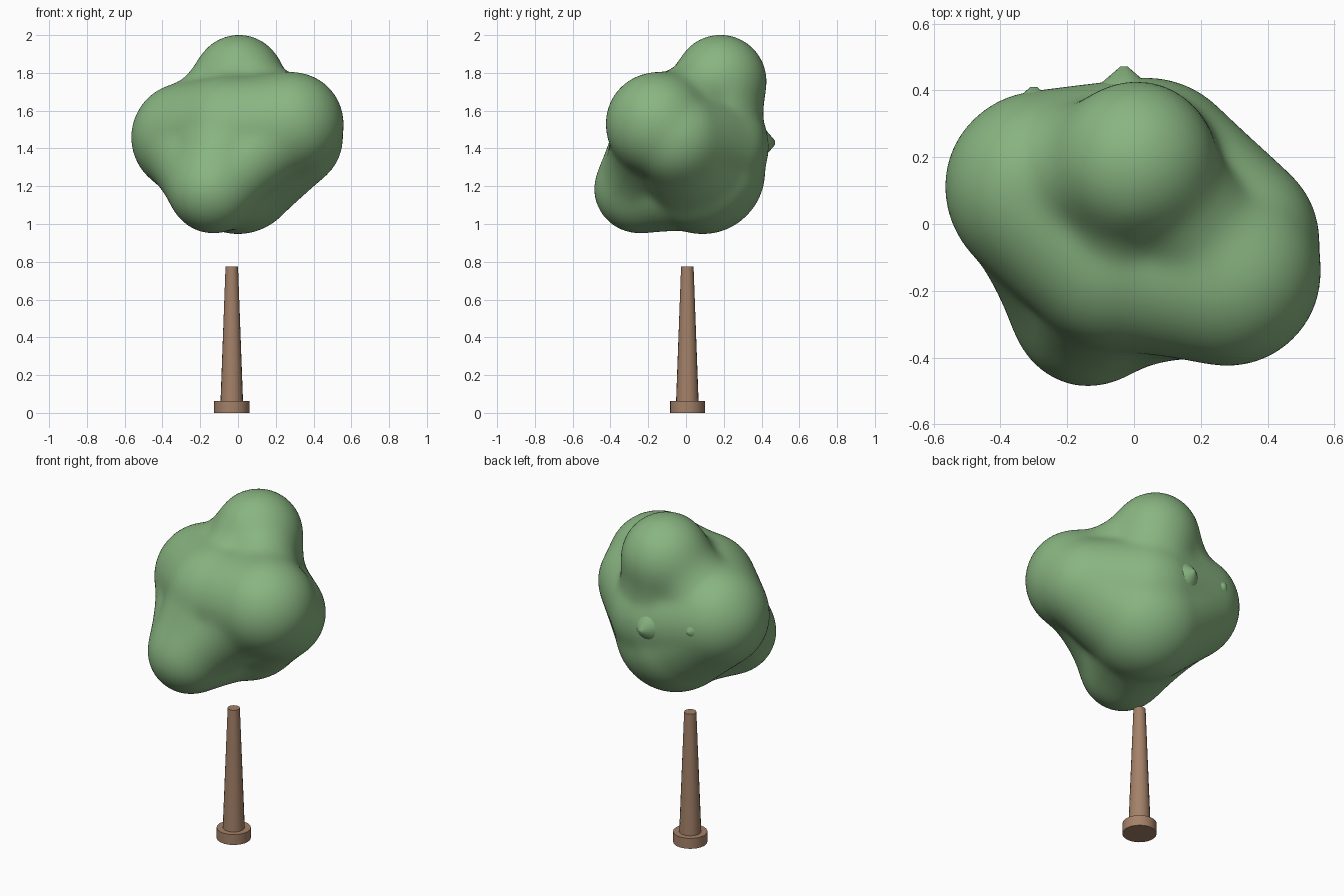
import bpy
import math
from mathutils import Vector

cube = bpy.data.objects.get("Cube")
if cube:
    bpy.data.objects.remove(cube, do_unlink=True)


def material(name, rgb):
    m = bpy.data.materials.new(name)
    m.use_nodes = True
    color = (*rgb, 1.0)
    m.diffuse_color = color
    m.node_tree.nodes["Principled BSDF"].inputs["Base Color"].default_value = color
    return m


leaf_green = material("leaf green", (0.25, 0.46, 0.22))
bark_brown = material("bark brown", (0.37, 0.22, 0.14))


def finish(name, mat, angle):
    obj = bpy.context.object
    obj.name = name
    obj.data.name = name
    obj.data.materials.append(mat)
    bpy.ops.object.shade_smooth_by_angle(angle=math.radians(angle))
    return obj


def tapered_post(name, r_bottom, r_top, z0, z1):
    bpy.ops.mesh.primitive_cone_add(
        vertices=20, radius1=r_bottom, radius2=r_top, depth=z1 - z0,
        location=(-0.033, 0.007, (z0 + z1) / 2))
    return finish(name, bark_brown, 40)


# Trunk and its round foot
tapered_post("trunk_foot", 0.093, 0.093, 0, 0.062)
tapered_post("trunk", 0.06, 0.033, 0.05, 0.775)

# Foliage lobes: centre and radius
LOBES = {
    "crown": (Vector((0.005, 0.185, 1.76)), 0.247),
    "left": (Vector((0.285, -0.15, 1.53)), 0.28),
    "left_low": (Vector((0.30, -0.045, 1.45)), 0.26),
    "right": (Vector((-0.28, 0.11, 1.46)), 0.29),
    "low_front": (Vector((-0.135, -0.25, 1.185)), 0.24),
    "core": (Vector((0, 0.09, 1.275)), 0.33),
    "back": (Vector((0.04, 0.14, 1.41)), 0.30),
    "front": (Vector((-0.05, -0.1, 1.5)), 0.285),
}

# Bridges between lobes, each with the amount its waist is pinched
BRIDGES = [
    ("crown", "right", 0.045), ("crown", "left", 0.06),
    ("crown", "front", 0.045), ("crown", "back", 0.025),
    ("left", "right", 0.03), ("left", "front", 0.01),
    ("left", "low_front", 0.045), ("left_low", "core", 0.0),
    ("left_low", "back", 0.0), ("right", "core", 0.0),
    ("right", "front", 0.0), ("right", "back", 0.0),
    ("right", "low_front", 0.02), ("core", "low_front", 0.01),
    ("front", "low_front", 0.01),
]


def bridge_distance(p, start, end, pinch):
    a, ra = LOBES[start]
    b, rb = LOBES[end]
    axis = b - a
    t = min(1, max(0, (p - a).dot(axis) / axis.length_squared))
    radius = ra + (rb - ra) * t - 4 * pinch * t * (1 - t)
    return (p - a - axis * t).length - radius


def surface_point(origin, direction):
    reach = 0.85
    for _ in range(40):
        p = origin + direction * reach
        step = min(bridge_distance(p, *bridge) for bridge in BRIDGES)
        if step < 0.001:
            break
        reach -= step * 0.95
    return origin + direction * reach


# Wrap a sphere around the lobes by shrinking each point inwards
bpy.ops.mesh.primitive_ico_sphere_add(subdivisions=6, radius=1)
foliage = finish("foliage", leaf_green, 180)
heart = Vector((-0.02, 0.03, 1.42))
for v in foliage.data.vertices:
    v.co = surface_point(heart, v.co.normalized())
foliage.data.update()

# Soften the creases between lobes
soften = foliage.modifiers.new("soften", "SMOOTH")
soften.factor = 0.5
soften.iterations = 28

# Two small buds on the back of the foliage
for name, x, y, z in (("bud_middle", -0.03, 0.442, 1.43),
                      ("bud_right", -0.3, 0.38, 1.47)):
    bpy.ops.mesh.primitive_cone_add(
        vertices=16, radius1=0.08, radius2=0.01, depth=0.06,
        location=(x, y, z), rotation=(-math.pi / 2, 0, 0))
    finish(name, leaf_green, 60)
